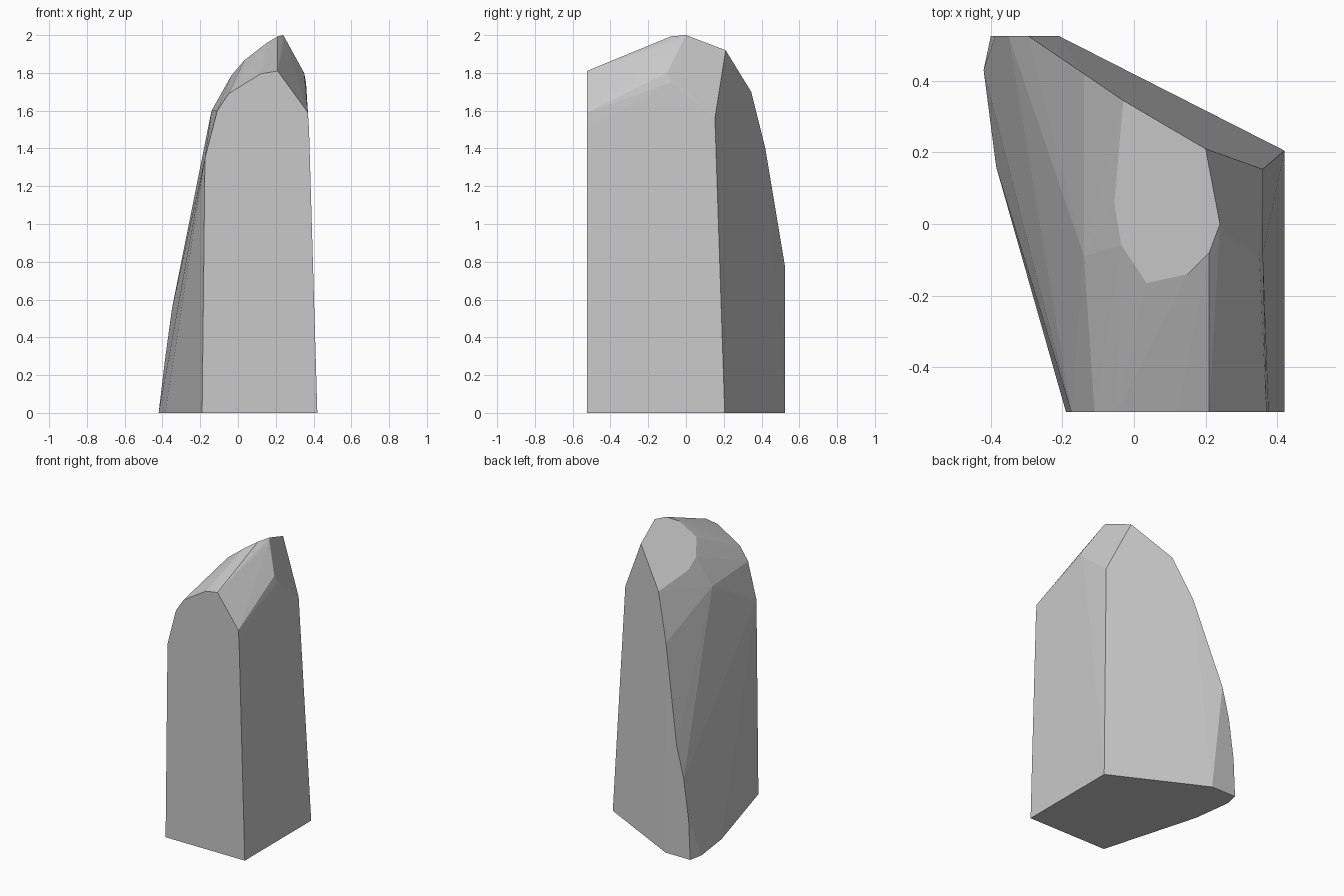
import bpy, bmesh

if "Cube" in bpy.data.objects:
    bpy.data.objects.remove(bpy.data.objects["Cube"])

# Faceted standing stone: convex hull of its corner outlines
H = 0.525  # half depth of the block

base = [(-0.19, -H), (0.42, -H), (0.42, 0.205), (-0.21, H),
        (-0.40, H), (-0.42, 0.43), (-0.385, 0.16)]
front = [(-0.175, 1.35), (-0.11, 1.60), (-0.05, 1.69), (0.12, 1.795),
         (0.21, 1.81), (0.37, 1.59), (0.376, 1.50)]
back = [(-0.388, 0.27), (-0.35, 0.55), (-0.295, 0.77)]
# sloping top plate outline (x, y); its height follows one plane
top = [(-0.03, 0.345), (-0.055, 0.055), (-0.035, -0.06), (0.035, -0.165),
       (0.15, -0.14), (0.21, -0.08), (0.24, 0.0), (0.20, 0.21)]
# shoulder corners
shoulder = [(0.36, 0.153, 1.56), (0.35, -0.10, 1.80), (0.36, -0.08, 1.75),
            (0.25, -0.02, 1.98), (-0.14, -0.09, 1.60), (-0.14, 0.42, 1.40)]

points = [(x, y, 0) for x, y in base]
points += [(x, -H, z) for x, z in front]
points += [(x, H, z) for x, z in back]
points += [(x, y, 2 + 0.825 * (x - 0.24) - 0.224 * y) for x, y in top]
points += shoulder

bm = bmesh.new()
for p in points:
    bm.verts.new(p)
bmesh.ops.convex_hull(bm, input=bm.verts[:])
# drop points that fell inside the hull, merge nearly flat triangles
bmesh.ops.delete(bm, geom=[v for v in bm.verts if not v.link_faces], context='VERTS')
bmesh.ops.dissolve_limit(bm, angle_limit=0.02, verts=bm.verts[:], edges=bm.edges[:])
bmesh.ops.recalc_face_normals(bm, faces=bm.faces[:])

mesh = bpy.data.meshes.new("standing_stone")
bm.to_mesh(mesh)
bm.free()

# Stone colour
stone = bpy.data.materials.new("stone grey")
stone.diffuse_color = (0.58, 0.58, 0.58, 1)
stone.use_nodes = True
stone.node_tree.nodes["Principled BSDF"].inputs["Base Color"].default_value = stone.diffuse_color
mesh.materials.append(stone)
bpy.context.collection.objects.link(bpy.data.objects.new("standing_stone", mesh))
